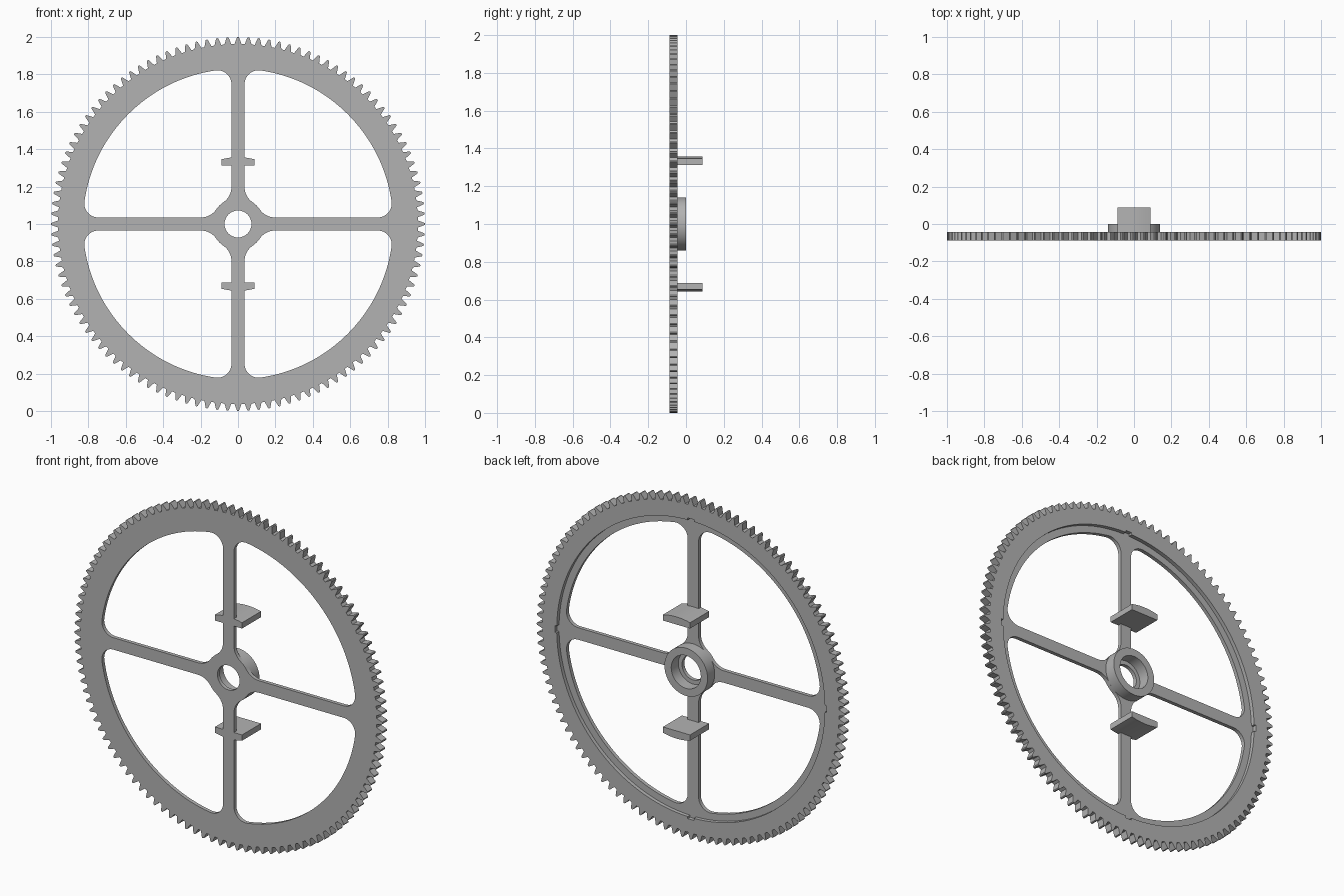
import bpy, bmesh, math

if "Cube" in bpy.data.objects:
    bpy.data.objects.remove(bpy.data.objects["Cube"])

FRONT, FLOOR, BACK, TAB_BACK = -0.088, -0.066, -0.044, 0.088
TEETH = 112
SPOKE = 0.035      # half width of a spoke
HUB_R = 0.14
OPEN_R = 0.83
RECESS_R = 0.87

grey = bpy.data.materials.new("grey")
grey.use_nodes = True
grey.diffuse_color = (0.45, 0.45, 0.45, 1)
grey.node_tree.nodes["Principled BSDF"].inputs["Base Color"].default_value = (0.45, 0.45, 0.45, 1)


def arc(cx, cy, r, a0, a1, n):
    """Points on an arc, angles in radians."""
    return [(cx + r * math.cos(a0 + (a1 - a0) * i / n),
             cy + r * math.sin(a0 + (a1 - a0) * i / n)) for i in range(n + 1)]


def circle(r, n=96):
    return arc(0, 0, r, 0, math.tau, n)[:-1]


def turn(points, k):
    """Rotate points by k quarter turns."""
    for _ in range(k):
        points = [(-y, x) for x, y in points]
    return points


def plate(name, loops, y0, y1):
    """Extrude closed outlines (holes included) from y0 to y1, centred at z = 1."""
    curve = bpy.data.curves.new(name + "_outline", 'CURVE')
    curve.dimensions = '2D'
    curve.fill_mode = 'BOTH'
    curve.extrude = (y1 - y0) / 2
    for loop in loops:
        spline = curve.splines.new('POLY')
        spline.points.add(len(loop) - 1)
        for p, (x, y) in zip(spline.points, loop):
            p.co = (x, y, 0, 1)
        spline.use_cyclic_u = True
    helper = bpy.data.objects.new(name + "_helper", curve)
    bpy.context.collection.objects.link(helper)
    bpy.context.view_layer.update()
    graph = bpy.context.evaluated_depsgraph_get()
    mesh = bpy.data.meshes.new_from_object(helper.evaluated_get(graph))
    bpy.data.objects.remove(helper)
    bm = bmesh.new()
    bm.from_mesh(mesh)
    bmesh.ops.remove_doubles(bm, verts=bm.verts, dist=1e-5)
    for v in bm.verts:
        x, y, z = v.co
        v.co = (x, (y0 + y1) / 2 - z, y + 1)
    bmesh.ops.recalc_face_normals(bm, faces=bm.faces)
    bm.to_mesh(mesh)
    bm.free()
    mesh.name = name
    mesh.materials.clear()
    mesh.materials.append(grey)
    obj = bpy.data.objects.new(name, mesh)
    bpy.context.collection.objects.link(obj)
    return obj


def smooth(obj):
    obj.data.shade_smooth()
    obj.data.set_sharp_from_angle(angle=math.radians(25))


# Toothed outline
tooth = [(-0.34, 0.962), (-0.22, 0.98), (-0.1, 0.998), (0, 1.0),
         (0.1, 0.998), (0.22, 0.98), (0.34, 0.962)]
gear = []
for i in range(TEETH):
    for f, r in tooth:
        a = (i + f) * math.tau / TEETH
        gear.append((r * math.cos(a), r * math.sin(a)))

# Rounded opening between two spokes: half outline mirrored about the diagonal
hub_fillet, rim_fillet = 0.1, 0.075
hy = SPOKE + hub_fillet
hx = math.sqrt((HUB_R + hub_fillet) ** 2 - hy ** 2)
ry = SPOKE + rim_fillet
rx = math.sqrt((OPEN_R - rim_fillet) ** 2 - ry ** 2)
ha, ra = math.atan2(hy, hx), math.atan2(ry, rx)
half = arc(0, 0, HUB_R, math.pi / 4, ha, 3)[:-1]
half += arc(hx, hy, hub_fillet, ha + math.pi, 1.5 * math.pi, 8)
half += arc(rx, ry, rim_fillet, -math.pi / 2, ra, 10)[:-1]
half += arc(0, 0, OPEN_R, ra, math.pi / 4, 16)
opening = half + [(y, x) for x, y in half[-2:0:-1]]

# Wheel body with teeth, rim, spokes and centre hole
wheel = plate("gear_wheel", [gear, circle(0.072, 48)] + [turn(opening, k) for k in range(4)],
              FRONT, BACK)

# Recess in the back, with a small notch at each spoke end
w = 0.02
edge = math.asin(w / RECESS_R)
sector = [(RECESS_R + 0.012, -w), (RECESS_R + 0.012, w)]
sector += arc(0, 0, RECESS_R, edge, math.pi / 2 - edge, 32)
recess = [p for k in range(4) for p in turn(sector, k)]
cutter = plate("recess_cutter", [recess], FLOOR, 0.1)
cutter.hide_render = True
mod = wheel.modifiers.new("recess", 'BOOLEAN')
mod.operation = 'DIFFERENCE'
mod.solver = 'EXACT'
mod.object = cutter
bpy.context.view_layer.update()
cut = bpy.data.meshes.new_from_object(wheel.evaluated_get(bpy.context.evaluated_depsgraph_get()))
wheel.modifiers.clear()
wheel.data = cut
bpy.data.objects.remove(cutter)
smooth(wheel)

# Hub collar on the back
smooth(plate("hub_collar", [circle(HUB_R, 64), circle(0.096, 64)], FLOOR - 0.002, 0))

# Two tabs with a curved outer face
half_w, outer_r, inner = 0.088, 0.357, 0.312
a = math.asin(half_w / outer_r)
tab = arc(0, 0, outer_r, math.pi / 2 - a, math.pi / 2 + a, 8) + [(-half_w, inner), (half_w, inner)]
for name, k in (("upper_tab", 0), ("lower_tab", 2)):
    smooth(plate(name, [turn(tab, k)], FRONT, TAB_BACK))
